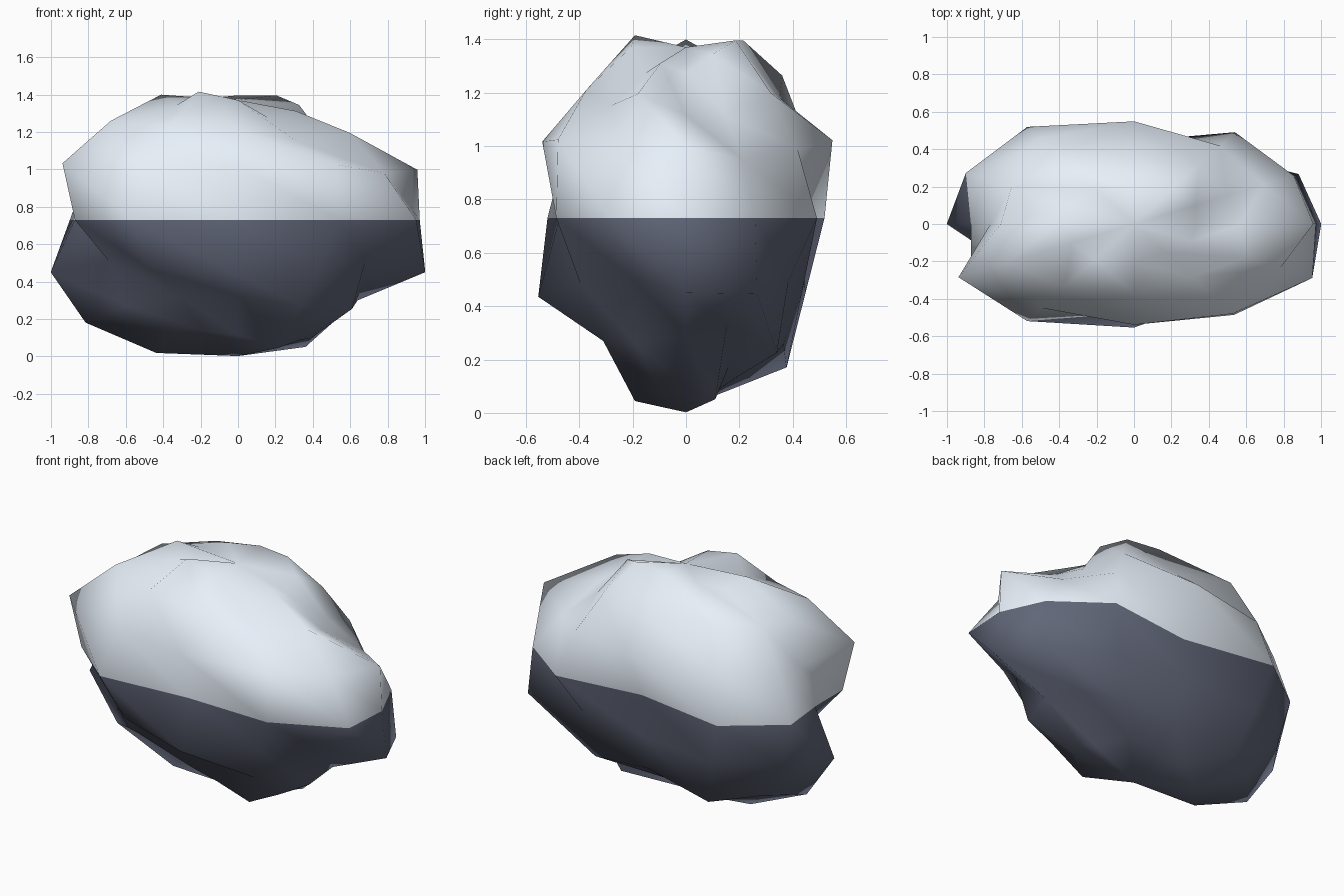
import bpy, bmesh
from math import sin, cos, radians

if "Cube" in bpy.data.objects:
    bpy.data.objects.remove(bpy.data.objects["Cube"])

SIZE = (1.038, 0.545, 0.70)  # base ellipsoid radii
MID = 0.73                   # height of the equator

# Bumpiness per latitude ring (top to bottom), every 30 degrees from +x
RINGS = [
    (67.5, [.84, .95, 1.03, 1.03, 1.0, .95, 1.035, .95, 1.06, .99, .84, .90]),
    (45.0, [.78, .78, .95, .91, 1.08, 1.03, .97, 1.07, 1.01, .97, .85, .94]),
    (22.5, [1.0, .83, .96, 1.09, 1.05, .97, .80, 1.13, 1.03, 1.07, 1.10, .94]),
    (0.0, [.936, .95, 1.04, .78, 1.10, 1.0, .84, .97, 1.10, .87, 1.03, 1.06]),
    (-22.5, [1.044, 1.06, .88, .88, 1.03, 1.0, 1.044, .83, .98, 1.10, .91, .82]),
    (-45.0, [.87, .80, 1.02, .95, 1.13, 1.05, 1.11, .93, .83, .82, .93, .96]),
    (-67.5, [.98, 1.05, .87, .92, .95, 1.03, 1.10, .90, .92, .95, 1.06, .99]),
]


def material(name, color):
    m = bpy.data.materials.new(name)
    m.diffuse_color = color
    m.use_nodes = True
    m.node_tree.nodes["Principled BSDF"].inputs["Base Color"].default_value = m.diffuse_color
    return m


def point(lat, lon, r):
    p, t = radians(lat), radians(lon)
    return (SIZE[0] * r * cos(p) * cos(t), SIZE[1] * r * cos(p) * sin(t),
            MID + SIZE[2] * r * sin(p))


bm = bmesh.new()
rings = [[bm.verts.new(point(lat, 30 * i, r)) for i, r in enumerate(row)]
         for lat, row in RINGS]
top = bm.verts.new(point(90, 0, .915))
bottom = bm.verts.new(point(-90, 0, 1.04))

# Skin the rings; lower half gets the dark material
for i in range(12):
    j = (i + 1) % 12
    bm.faces.new((top, rings[0][i], rings[0][j]))
    bm.faces.new((bottom, rings[-1][j], rings[-1][i])).material_index = 1
    for k in range(6):
        a, b = rings[k], rings[k + 1]
        for tri in ((a[i], b[i], b[j]), (a[i], b[j], a[j])):
            bm.faces.new(tri).material_index = int(k >= 3)
for f in bm.faces:
    f.smooth = True
bmesh.ops.recalc_face_normals(bm, faces=bm.faces)

# Boulder: pale top, dark underside
mesh = bpy.data.meshes.new("boulder")
bm.to_mesh(mesh)
bm.free()
mesh.materials.append(material("pale_top", (0.80, 0.87, 0.95, 1)))
mesh.materials.append(material("dark_base", (0.12, 0.135, 0.19, 1)))
bpy.context.collection.objects.link(bpy.data.objects.new("boulder", mesh))
